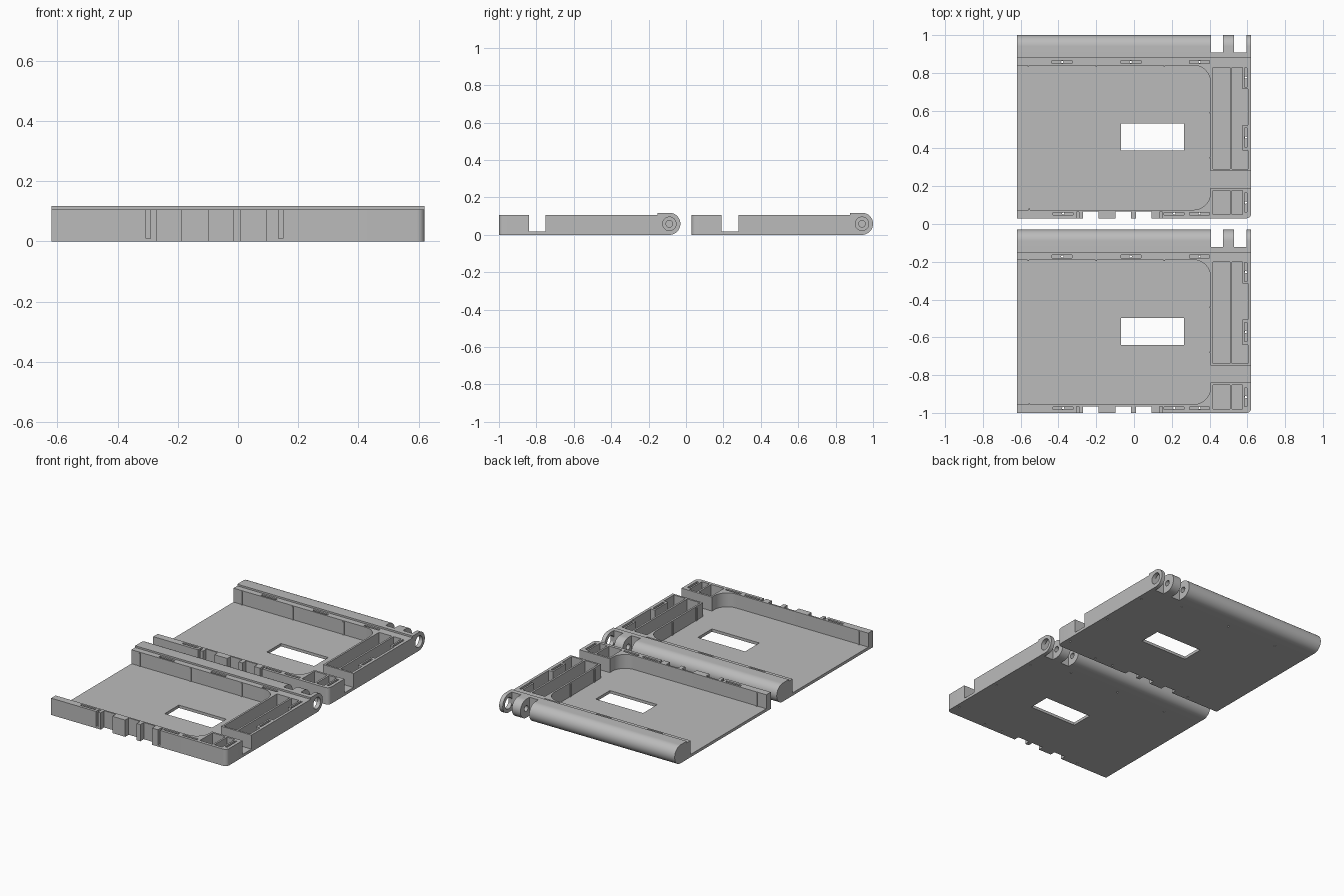
import bpy, bmesh, math

if "Cube" in bpy.data.objects:
    bpy.data.objects.remove(bpy.data.objects["Cube"])

grey = bpy.data.materials.new("plain grey")
grey.diffuse_color = (0.5, 0.5, 0.5, 1)
grey.use_nodes = True
grey.node_tree.nodes["Principled BSDF"].inputs["Base Color"].default_value = grey.diffuse_color
H, FLOOR, R = 0.107, 0.018, 0.059      # wall height, floor thickness, hinge radius
AXIS_Y, AXIS_Z = 0.911, 0.059
OFFSETS = (-1.0, 0.03)                 # the two matching trays


def prism(bm, pts, lo, hi, axis="z"):
    """Extrude a 2D outline along z (points x,y) or along x (points y,z)."""
    put = (lambda p, t: (p[0], p[1], t)) if axis == "z" else (lambda p, t: (t, p[0], p[1]))
    a = [bm.verts.new(put(p, lo)) for p in pts]
    b = [bm.verts.new(put(p, hi)) for p in pts]
    bm.faces.new(a[::-1])
    bm.faces.new(b)
    n = len(pts)
    for i in range(n):
        j = (i + 1) % n
        bm.faces.new((a[i], a[j], b[j], b[i]))


def arc(cx, cy, r, a0, a1, n):
    return [(cx + r * math.cos(math.radians(a0 + (a1 - a0) * i / n)),
             cy + r * math.sin(math.radians(a0 + (a1 - a0) * i / n))) for i in range(n + 1)]


def disc(cx, cy, r, n=32):
    return arc(cx, cy, r, 0, 360, n)[:-1]


def box(bm, x0, x1, y0, y1, z0, z1):
    prism(bm, [(x0, y0), (x1, y0), (x1, y1), (x0, y1)], z0, z1)


def make(name, bm):
    bmesh.ops.recalc_face_normals(bm, faces=bm.faces)
    me = bpy.data.meshes.new(name)
    bm.to_mesh(me)
    bm.free()
    me.materials.append(grey)
    ob = bpy.data.objects.new(name, me)
    bpy.context.collection.objects.link(ob)
    return ob


def cut(ob, bm):
    """Subtract the cutter mesh and drop the cutter."""
    tool = make("cutter", bm)
    tool.hide_render = True
    mod = ob.modifiers.new("cut", "BOOLEAN")
    mod.operation, mod.solver, mod.object, mod.use_self = "DIFFERENCE", "EXACT", tool, True
    dg = bpy.context.evaluated_depsgraph_get()
    me = bpy.data.meshes.new_from_object(ob.evaluated_get(dg))
    ob.modifiers.clear()
    ob.data = me
    bpy.data.objects.remove(tool)


parts = []

# Tray body with one rounded front corner
bm = bmesh.new()
prism(bm, [(-0.62, 0)] + arc(0.595, 0.025, 0.025, -90, 0, 6) + [(0.62, 0.85), (-0.62, 0.85)], 0, H)
body = make("tray_body", bm)
parts.append(body)

# Main cavity, open on the left, with rounded right corners
c = bmesh.new()
prism(c, [(-0.7, 0.045)] + arc(0.315, 0.135, 0.09, -90, 0, 10)
      + arc(0.315, 0.72, 0.09, 0, 90, 10) + [(-0.7, 0.81)], FLOOR, 0.2)
cut(body, c)

# Cross channel and floor window
c = bmesh.new()
box(c, 0.3, 0.7, 0.16, 0.25, FLOOR, 0.2)
box(c, -0.07, 0.265, 0.36, 0.503, -0.1, 0.2)
cut(body, c)

# Side pockets, leaving bosses around the clip slots
c = bmesh.new()
for y0, y1 in ((0.02, 0.147), (0.262, 0.798)):
    box(c, 0.417, 0.508, y0, y1, FLOOR, 0.2)
notched = [(0.52, 0.262), (0.603, 0.262), (0.603, 0.36), (0.574, 0.36), (0.574, 0.495),
           (0.603, 0.495), (0.603, 0.685), (0.574, 0.685), (0.574, 0.798), (0.52, 0.798)]
prism(c, notched, FLOOR, 0.2)
box(c, 0.52, 0.574, 0.02, 0.147, FLOOR, 0.2)
cut(body, c)

# Front latch cutouts and narrow slits
c = bmesh.new()
for x0, x1 in ((-0.27, -0.188), (-0.097, -0.016), (0.01, 0.093)):
    box(c, x0, x1, -0.05, 0.035, -0.1, 0.2)
for x0, x1 in ((-0.305, -0.29), (0.135, 0.15)):
    box(c, x0, x1, -0.05, 0.033, 0.01, 0.2)
cut(body, c)

# Clip slots in the wall tops
back_slots = [(-0.38, 0.828), (-0.017, 0.828), (0.347, 0.828)]
front_slots = [(-0.375, 0.025), (0.213, 0.025), (0.347, 0.025)]
side_slots = [(0.592, 0.083), (0.592, 0.428), (0.592, 0.745)]
c = bmesh.new()
for x, y in back_slots + front_slots:
    box(c, x - 0.053, x + 0.053, y - 0.007, y + 0.007, 0.065, 0.2)
for x, y in side_slots:
    box(c, x - 0.007, x + 0.007, y - 0.05, y + 0.05, 0.065, 0.2)
cut(body, c)

# Pin holes through the slots
c = bmesh.new()
for x, y in back_slots + front_slots + side_slots:
    prism(c, disc(x, y, 0.006, 12), -0.1, 0.2)
cut(body, c)

# Small crush ribs on the cavity walls
bm = bmesh.new()
for x in (-0.56, -0.2, 0.16):
    box(bm, x - 0.004, x + 0.004, 0.804, 0.812, FLOOR, H - 0.005)
box(bm, -0.559, -0.551, 0.043, 0.051, FLOOR, H - 0.005)
for y in (0.32, 0.56):
    box(bm, 0.399, 0.407, y - 0.004, y + 0.004, FLOOR, H - 0.005)
parts.append(make("wall_ribs", bm))

# Long hinge barrel with a blind pin socket at its right end
nose = arc(AXIS_Y, AXIS_Z, R, -90, 90, 24)
bm = bmesh.new()
prism(bm, [(0.848, 0)] + nose + [(0.848, 2 * R)], -0.62, 0.408, "x")
barrel = make("hinge_barrel", bm)
c = bmesh.new()
prism(c, disc(AXIS_Y, AXIS_Z, 0.018), 0.37, 0.5, "x")
cut(barrel, c)
parts.append(barrel)

# Raised rail behind the hinge knuckles
bm = bmesh.new()
box(bm, 0.408, 0.62, 0.848, 0.878, 0, 2 * R)
parts.append(make("hinge_rail", bm))

# Hinge knuckles: a small pin hole inside, a wide one outside
for name, x0, x1, r in (("inner_knuckle", 0.47, 0.53, 0.018), ("outer_knuckle", 0.595, 0.62, 0.036)):
    bm = bmesh.new()
    prism(bm, [(0.87, 0)] + nose + [(0.87, 2 * R)], x0, x1, "x")
    knuckle = make(name, bm)
    c = bmesh.new()
    prism(c, disc(AXIS_Y, AXIS_Z, r), x0 - 0.05, x1 + 0.05, "x")
    cut(knuckle, c)
    parts.append(knuckle)

# Smooth the curves, place the first tray and copy it for the second
for ob in parts:
    bpy.ops.object.select_all(action="DESELECT")
    ob.select_set(True)
    bpy.context.view_layer.objects.active = ob
    bpy.ops.object.shade_smooth_by_angle(angle=math.radians(30))
    ob.location.y = OFFSETS[0]
    twin = ob.copy()
    twin.name = ob.name + "_second"
    twin.location.y = OFFSETS[1]
    bpy.context.collection.objects.link(twin)
